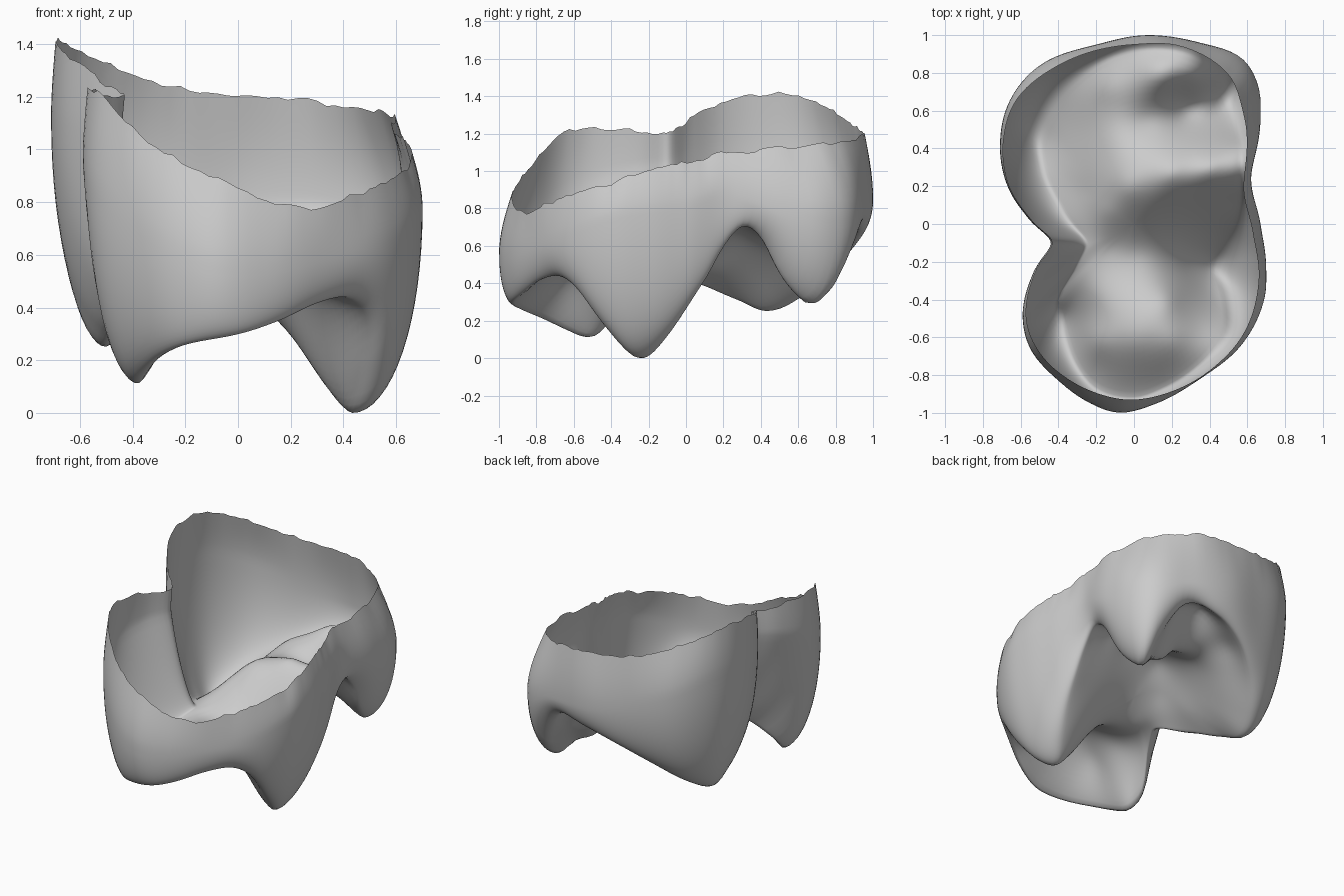
import bpy, bmesh, math, random

if "Cube" in bpy.data.objects:
    bpy.data.objects.remove(bpy.data.objects["Cube"], do_unlink=True)
random.seed(4)

# Guide loops (x, y, z), counter-clockwise
RIM = [(.58, .20, 1.10), (.58, .58, 1.13), (.50, .79, 1.15), (.25, .94, 1.19),
       (0, .95, 1.2), (-.40, .84, 1.29), (-.62, .66, 1.39), (-.69, .45, 1.42),
       (-.66, .20, 1.38), (-.55, .03, 1.28), (-.43, -.10, 1.2), (-.52, -.25, 1.22),
       (-.57, -.50, 1.24), (-.50, -.68, 1.2), (-.35, -.82, 1.05), (-.15, -.91, .92),
       (0, -.93, .86), (.24, -.87, .78), (.42, -.76, .83), (.58, -.58, .88),
       (.66, -.30, .97), (.63, -.05, 1.04)]
BULGE = [(.62, .25, .88), (.67, .55, .78), (.66, .73, .75), (.57, .88, .75),
         (.35, .96, .82), (.05, 1.0, .85), (-.2, .95, .9), (-.5, .84, 1.0),
         (-.66, .65, 1.1), (-.71, .42, 1.1), (-.67, .2, 1.1), (-.56, .03, 1.08),
         (-.44, -.1, 1.05), (-.53, -.25, 1.02), (-.59, -.48, .95), (-.55, -.66, .85),
         (-.40, -.83, .7), (-.25, -.94, .6), (-.08, -1.0, .55), (.12, -.95, .55),
         (.35, -.82, .6), (.57, -.64, .65), (.69, -.4, .75), (.70, -.22, .78),
         (.67, 0, .8)]
CREST = [(.56, .10, .42), (.56, .20, .6), (.56, .30, .71), (.57, .40, .65),
         (.55, .50, .45), (.52, .60, .33), (.48, .68, .29), (.45, .78, .47),
         (.32, .88, .70), (.10, .92, .68), (-.1, .88, .60), (-.28, .77, .48),
         (-.44, .59, .32), (-.50, .43, .25), (-.48, .28, .31), (-.39, .09, .39),
         (-.25, -.1, .45), (-.32, -.25, .37), (-.41, -.4, .2), (-.38, -.5, .11),
         (-.35, -.62, .15), (-.30, -.75, .21), (-.2, -.87, .26), (0, -.92, .3),
         (.15, -.87, .35), (.30, -.78, .42), (.42, -.66, .44), (.48, -.55, .36),
         (.47, -.40, .16), (.43, -.25, 0), (.50, -.10, .12)]
# Ridges and basins of the chewing surface
FLOOR = [(.30, -.21, .15), (.18, -.20, .32), (0, -.16, .43), (-.13, -.13, .45),
         (-.15, .07, .57), (-.03, .20, .70), (.20, .27, .76), (.40, .29, .75),
         (.06, .56, .60), (.27, .62, .45), (-.1, .45, .62), (-.3, .42, .45),
         (-.27, .17, .48), (-.15, .73, .62), (.15, .80, .78), (.34, .79, .68),
         (.12, .70, .69), (0, -.62, .53), (.2, -.62, .54), (-.2, -.62, .41),
         (0, -.4, .51), (.18, -.4, .50), (-.2, -.38, .42), (.33, -.46, .37)]
SEG, TOP, SIDE, INNER = 160, 8, 16, 28
GROOVE_ANGLE = 3.5  # side groove, where the wall runs straight down and in


def loop_sampler(points):
    """Smooth periodic radius and height as a function of angle."""
    tau = 2 * math.pi
    k = sorted((math.atan2(y, x) % tau, math.hypot(x, y), z) for x, y, z in points)
    n = len(k)

    def key(i):
        turn, j = divmod(i, n)
        return (k[j][0] + turn * tau, k[j][1], k[j][2])

    def sample(a):
        i = max((j for j in range(n) if k[j][0] <= a), default=-1)
        p, q, s, t = (key(i + d) for d in (-1, 0, 1, 2))
        h = s[0] - q[0]
        u = (a - q[0]) / h
        out = []
        for c in (1, 2):
            m0 = (s[c] - p[c]) / (s[0] - p[0]) * h
            m1 = (t[c] - q[c]) / (t[0] - q[0]) * h
            out.append((2*u**3 - 3*u*u + 1) * q[c] + (u**3 - 2*u*u + u) * m0
                       + (3*u*u - 2*u**3) * s[c] + (u**3 - u*u) * m1)
        return out
    return sample


def height_field(points):
    """Smooth surface through the points, from softened distance kernels."""
    def kernel(x, y, p):
        return math.sqrt((x - p[0])**2 + (y - p[1])**2 + .0025)

    n = len(points)
    rows = [[kernel(p[0], p[1], q) for q in points] + [p[2]] for p in points]
    for i in range(n):
        best = max(range(i, n), key=lambda r: abs(rows[r][i]))
        rows[i], rows[best] = rows[best], rows[i]
        rows[i] = [v / rows[i][i] for v in rows[i]]
        for r in range(n):
            if r != i:
                f = rows[r][i]
                rows[r] = [v - f * w for v, w in zip(rows[r], rows[i])]
    weights = [row[n] for row in rows]
    return lambda x, y: sum(w * kernel(x, y, p) for w, p in zip(weights, points))


rim, bulge, crest = (loop_sampler(p) for p in (RIM, BULGE, CREST))
floor = height_field(CREST + FLOOR)
bm = bmesh.new()
columns = []
jag = 0
for j in range(SEG):
    a = 2 * math.pi * j / SEG
    ca, sa = math.cos(a), math.sin(a)
    (rr, rz), (br, bz), (cr, cz) = rim(a), bulge(a), crest(a)
    jag = .5 * jag + random.uniform(-.011, .011)
    rz += jag
    profile = []
    # Wall from the ragged rim to its widest line
    for i in range(TOP):
        t = i / TOP
        profile.append((rr + (br - rr) * math.sin(t * math.pi / 2), rz + (bz - rz) * t))
    # Wall curving in to the cusp crest
    straight = .75 * math.exp(-((a - GROOVE_ANGLE) / .3)**2)
    for i in range(SIDE):
        t = i / SIDE * math.pi / 2
        out = (1 - straight) * math.cos(t) + straight * (1 - math.sin(t))
        profile.append((cr + (br - cr) * out, bz - (bz - cz) * math.sin(t)))
    # Chewing surface from the crest to the middle
    gap = cz - floor(cr * ca, cr * sa)
    for i in range(INNER):
        s = 1 - i / INNER
        profile.append((cr * s, floor(cr * s * ca, cr * s * sa) + gap * s**6))
    columns.append([bm.verts.new((r * ca, r * sa, z)) for r, z in profile])

middle = bm.verts.new((0, 0, floor(0, 0)))
for j in range(SEG):
    c, d = columns[j], columns[(j + 1) % SEG]
    for i in range(len(c) - 1):
        bm.faces.new((c[i], c[i + 1], d[i + 1], d[i]))
    bm.faces.new((c[-1], middle, d[-1]))
# Soften the lower part only, keeping the rim ragged
soft = [v for col in columns for v in col[TOP:]] + [middle]
for _ in range(2):
    bmesh.ops.smooth_vert(bm, verts=soft, factor=.4, use_axis_x=True,
                          use_axis_y=True, use_axis_z=True)
# Rest the lowest cusp on the ground
low = min(v.co.z for v in bm.verts)
for v in bm.verts:
    v.co.z -= low

mesh = bpy.data.meshes.new("crown_shell")
bm.to_mesh(mesh)
bm.free()
crown = bpy.data.objects.new("crown_shell", mesh)
bpy.context.collection.objects.link(crown)

mat = bpy.data.materials.new("light_grey")
mat.use_nodes = True
grey = (.6, .6, .6, 1)
mat.diffuse_color = grey
mat.node_tree.nodes["Principled BSDF"].inputs["Base Color"].default_value = grey
mesh.materials.append(mat)
mesh.polygons.foreach_set("use_smooth", [True] * len(mesh.polygons))
mesh.update()
